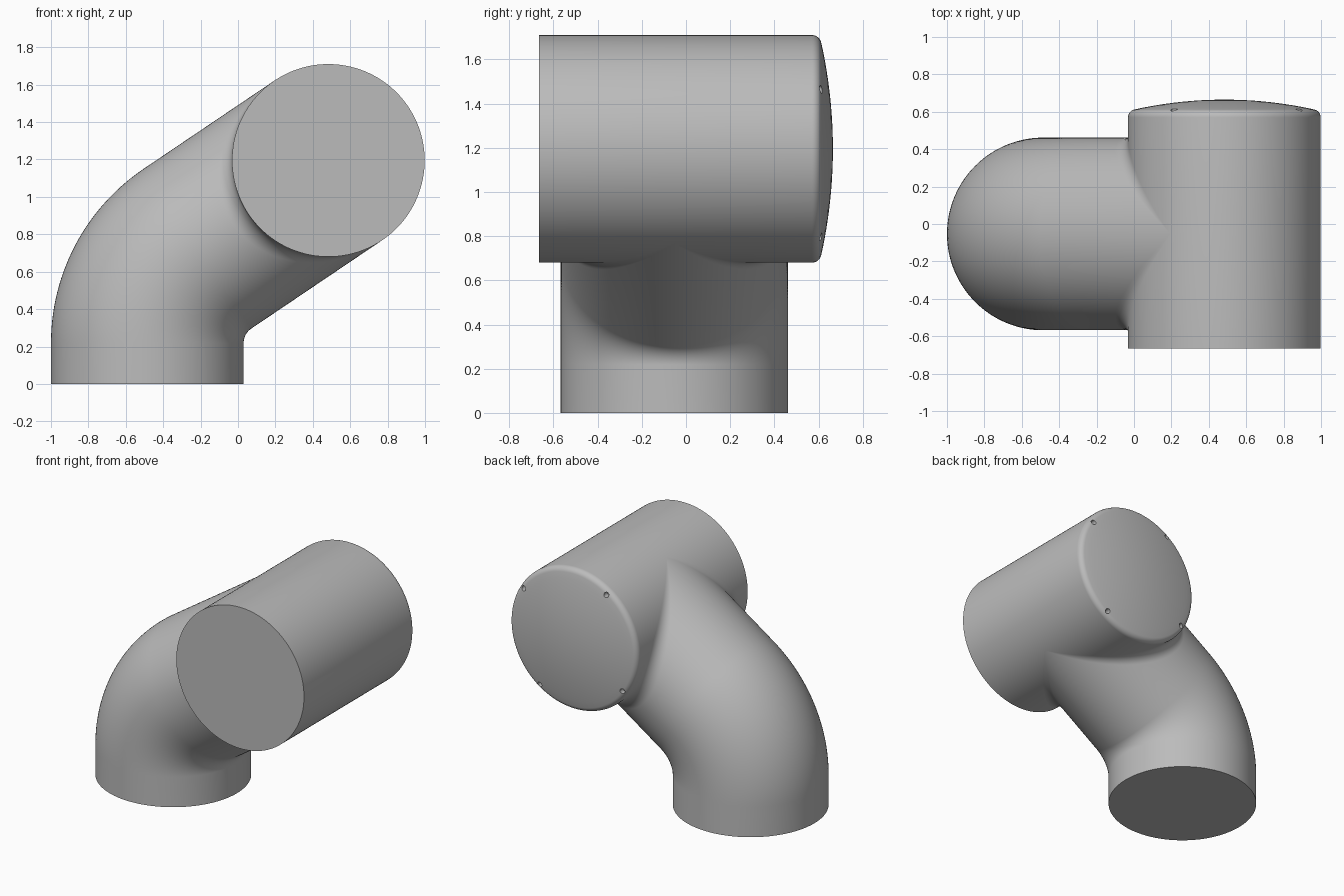
import bpy, bmesh, math
from mathutils import Vector

if "Cube" in bpy.data.objects:
    bpy.data.objects.remove(bpy.data.objects["Cube"], do_unlink=True)

SEG = 128
R = 0.515                      # radius of both tubes
TILT = math.radians(34)        # slope of the upper arm
BEND = 0.61                    # bend radius of the elbow
FILLET = 0.095                 # blend between the tubes
ARM_Y = -0.053
ARM_X = -0.485
HUB_X, HUB_Z = 0.483, 1.195
FRONT, BACK = -0.665, 0.665

grey = bpy.data.materials.new("satin grey")
grey.use_nodes = True
colour = (0.5, 0.5, 0.5, 1)
grey.diffuse_color = colour
grey.node_tree.nodes["Principled BSDF"].inputs["Base Color"].default_value = colour


def loft(name, rings, cap_end):
    """Skin a list of closed rings, capping the first and optionally the last."""
    bm = bmesh.new()
    loops = [[bm.verts.new(p) for p in ring] for ring in rings]
    for a, b in zip(loops, loops[1:]):
        for i in range(SEG):
            j = (i + 1) % SEG
            bm.faces.new((a[i], a[j], b[j], b[i]))
    bm.faces.new(loops[0])
    if cap_end:
        bm.faces.new(loops[-1])
    bmesh.ops.remove_doubles(bm, verts=bm.verts, dist=1e-5)
    bmesh.ops.recalc_face_normals(bm, faces=bm.faces)
    mesh = bpy.data.meshes.new(name)
    bm.to_mesh(mesh)
    bm.free()
    obj = bpy.data.objects.new(name, mesh)
    bpy.context.collection.objects.link(obj)
    mesh.materials.append(grey)
    return obj


def activate(obj):
    bpy.ops.object.select_all(action="DESELECT")
    obj.select_set(True)
    bpy.context.view_layer.objects.active = obj


angles = [math.tau * i / SEG for i in range(SEG)]


def arm_ring(x, z, direction):
    """Circle around the arm axis, in the plane across the given direction."""
    return [(x - math.sin(direction) * R * math.sin(a), ARM_Y + R * math.cos(a),
             z + math.cos(direction) * R * math.sin(a)) for a in angles]


def hub_space(t, s, y):
    """Point measured along and across the sloping arm from the hub centre."""
    return (HUB_X + t * math.cos(TILT) - s * math.sin(TILT), ARM_Y + y,
            HUB_Z + t * math.sin(TILT) + s * math.cos(TILT))


# Elbow arm: upright base, bend, sloping arm, rolling-ball blend into the hub
corner_z = HUB_Z - (HUB_X - ARM_X) * math.tan(TILT)
turn = math.pi / 2 - TILT
start_z = corner_z - BEND * math.tan(turn / 2)
rings = [arm_ring(ARM_X, 0, math.pi / 2)]
STEPS = 28
for k in range(STEPS + 1):
    d = math.pi / 2 - turn * k / STEPS
    rings.append(arm_ring(ARM_X + BEND - BEND * math.sin(d),
                          start_z + BEND * math.cos(d), d))
BLEND = 10
for k in range(BLEND + 1):
    ring = []
    for a in angles:
        c, s = math.cos(a), math.sin(a)
        if abs(c) < 1e-6:
            c = 0
        ball = Vector((-abs(c), s, c)) * (R + FILLET)
        from_arm, from_hub = Vector((0, s, c)), Vector((-abs(c), s, 0))
        # even angular steps between the two contact normals
        span = math.acos(max(-1, min(1, from_arm.dot(from_hub))))
        u = k / BLEND
        if span > 1e-4:
            n = (from_arm * math.sin((1 - u) * span)
                 + from_hub * math.sin(u * span)) / math.sin(span)
        else:
            n = from_arm
        ring.append(hub_space(*(ball - n * FILLET)))
    rings.append(ring)
arm = loft("elbow_arm", rings, False)

# Hub: flat front, rounded rear rim and shallow domed end
RIM, RIM_Y, DOME = 0.043, 0.57, 2.2
profile = [(R, FRONT)]
for k in range(9):
    a = math.radians(78) * k / 8
    profile.append((R - RIM + RIM * math.cos(a), RIM_Y + RIM * math.sin(a)))
edge = profile[-1][0]
for k in range(1, 13):
    r = edge * (1 - k / 12)
    profile.append((r, BACK - r * r / (2 * DOME)))
hub = loft("hub", [[(HUB_X + r * math.cos(a + TILT), y, HUB_Z + r * math.sin(a + TILT))
                    for a in angles] for r, y in profile], False)

# Four small screw holes around the rear rim
for k in range(4):
    a = TILT + k * math.pi / 2
    bpy.ops.mesh.primitive_cylinder_add(
        vertices=24, radius=0.018, depth=0.1, rotation=(math.pi / 2, 0, 0),
        location=(HUB_X + 0.48 * math.cos(a), 0.625, HUB_Z + 0.48 * math.sin(a)))
    cutter = bpy.context.object
    cutter.name = "hole_cutter"
    cutter.hide_render = True
    cutter.data.materials.append(grey)
    activate(hub)
    cut = hub.modifiers.new("hole", "BOOLEAN")
    cut.operation = "DIFFERENCE"
    cut.solver = "EXACT"
    cut.object = cutter
    bpy.ops.object.modifier_apply(modifier=cut.name)
    bpy.data.objects.remove(cutter, do_unlink=True)

for obj in (arm, hub):
    activate(obj)
    bpy.ops.object.shade_smooth_by_angle(angle=math.radians(35))
